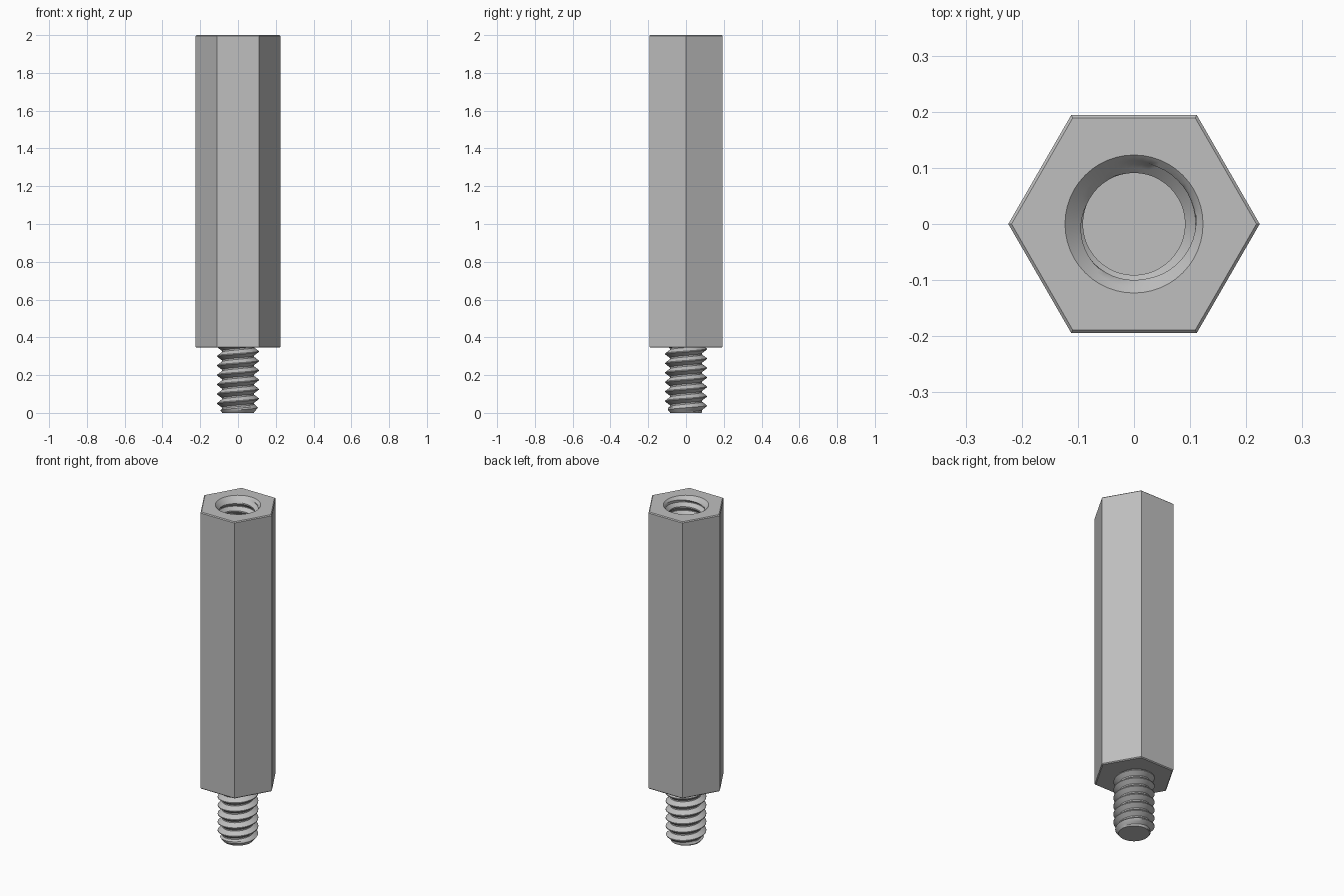
import bpy
import bmesh
from math import sin, cos, pi

cube = bpy.data.objects.get("Cube")
if cube:
    bpy.data.objects.remove(cube, do_unlink=True)

SEG = 48
PITCH = 0.05
MAJOR = 0.11
SHOULDER, TOP = 0.345, 2.0
HOLE_DEPTH = 0.6
SINK = 0.123          # countersink rim radius

steel = bpy.data.materials.new("grey steel")
steel.use_nodes = True
grey = (0.52, 0.52, 0.52, 1)
steel.diffuse_color = grey
steel.node_tree.nodes["Principled BSDF"].inputs["Base Color"].default_value = grey


def finish(bm, name):
    mesh = bpy.data.meshes.new(name)
    bm.to_mesh(mesh)
    bm.free()
    mesh.materials.append(steel)
    obj = bpy.data.objects.new(name, mesh)
    bpy.context.collection.objects.link(obj)
    bpy.ops.object.select_all(action="DESELECT")
    obj.select_set(True)
    bpy.context.view_layer.objects.active = obj
    bpy.ops.object.shade_smooth_by_angle()
    return obj


def tooth(phase, root):
    """Thread radius: flat root, 60 degree flank, narrow crest."""
    d = abs(phase % 1 - 0.5) * 2          # 0 at the crest, 1 at the root
    t = min(max((0.85 - d) / 0.75, 0), 1)
    return root + (MAJOR - root) * t


def add_thread(bm, z0, z1, root, limit, inward=False):
    """Right-handed helical wall whose rows follow the thread profile."""
    steps = (0.075, 0.25, 0.45, 0.55, 0.75, 0.925)
    turns = int((z1 - z0) / PITCH) + 3
    rows = [k + s for k in range(-2, turns) for s in steps]
    grid = []
    for i in range(SEG + 1):
        turn = i / SEG
        a = 2 * pi * turn
        col = []
        for row in rows:
            z = min(max(z0 + (row + turn) * PITCH, z0), z1)
            r = limit(z, tooth((z - z0) / PITCH - turn, root))
            col.append(bm.verts.new((r * cos(a), r * sin(a), z)))
        grid.append(col)
    for left, right in zip(grid, grid[1:]):
        for k in range(len(rows) - 1):
            quad = [left[k], right[k], right[k + 1], left[k + 1]]
            bm.faces.new(quad[::-1] if inward else quad)
    bmesh.ops.remove_doubles(bm, verts=bm.verts, dist=1e-5)


def cap(bm, z, up):
    """Close the open rim at height z with a flat disc."""
    rim = [v for v in bm.verts if abs(v.co.z - z) < 1e-5
           and any(e.is_boundary for e in v.link_edges)]
    centre = bm.verts.new((0, 0, z))
    edges = {e for v in rim for e in v.link_edges
             if e.is_boundary and all(abs(w.co.z - z) < 1e-5 for w in e.verts)}
    for e in edges:
        f = bm.faces.new((*e.verts, centre))
        f.normal_update()
        if (f.normal.z > 0) != up:
            f.normal_flip()


# Hexagonal body with slightly broken end edges and an opening in the top
bm = bmesh.new()
bmesh.ops.create_cone(bm, cap_ends=True, segments=6, radius1=0.224,
                      radius2=0.224, depth=TOP - SHOULDER)
bmesh.ops.translate(bm, verts=bm.verts, vec=(0, 0, (TOP + SHOULDER) / 2))
# Put the corners on the x axis
angle_fix = min((abs(v.co.y), v.co.y, v.co.x) for v in bm.verts)[0]
if angle_fix > 0.01:
    for v in bm.verts:
        v.co.x, v.co.y = v.co.y, -v.co.x
ends = [e for e in bm.edges if abs(e.verts[0].co.z - e.verts[1].co.z) < 0.01]
bmesh.ops.bevel(bm, geom=ends, offset=0.005, segments=1, affect="EDGES")
top = max(bm.faces, key=lambda f: f.calc_center_median().z)
rim = list(top.edges)
bmesh.ops.delete(bm, geom=[top], context="FACES_ONLY")
circle = bmesh.ops.create_circle(bm, segments=SEG, radius=SINK)["verts"]
bmesh.ops.translate(bm, verts=circle, vec=(0, 0, TOP))
rim += list({e for v in circle for e in v.link_edges})
bmesh.ops.triangle_fill(bm, edges=rim, use_beauty=True, normal=(0, 0, 1))
finish(bm, "hex_body")

# Threaded hole with a conical countersink and a flat floor
bm = bmesh.new()
add_thread(bm, TOP - HOLE_DEPTH, TOP, 0.091,
           lambda z, r: max(r, SINK - (TOP - z)), inward=True)
cap(bm, TOP - HOLE_DEPTH, True)
finish(bm, "threaded_hole")

# Threaded stud with a chamfered tip
bm = bmesh.new()
add_thread(bm, 0, SHOULDER, 0.085, lambda z, r: min(r, 0.083 + z * 0.8))
cap(bm, 0, False)
finish(bm, "threaded_stud")
